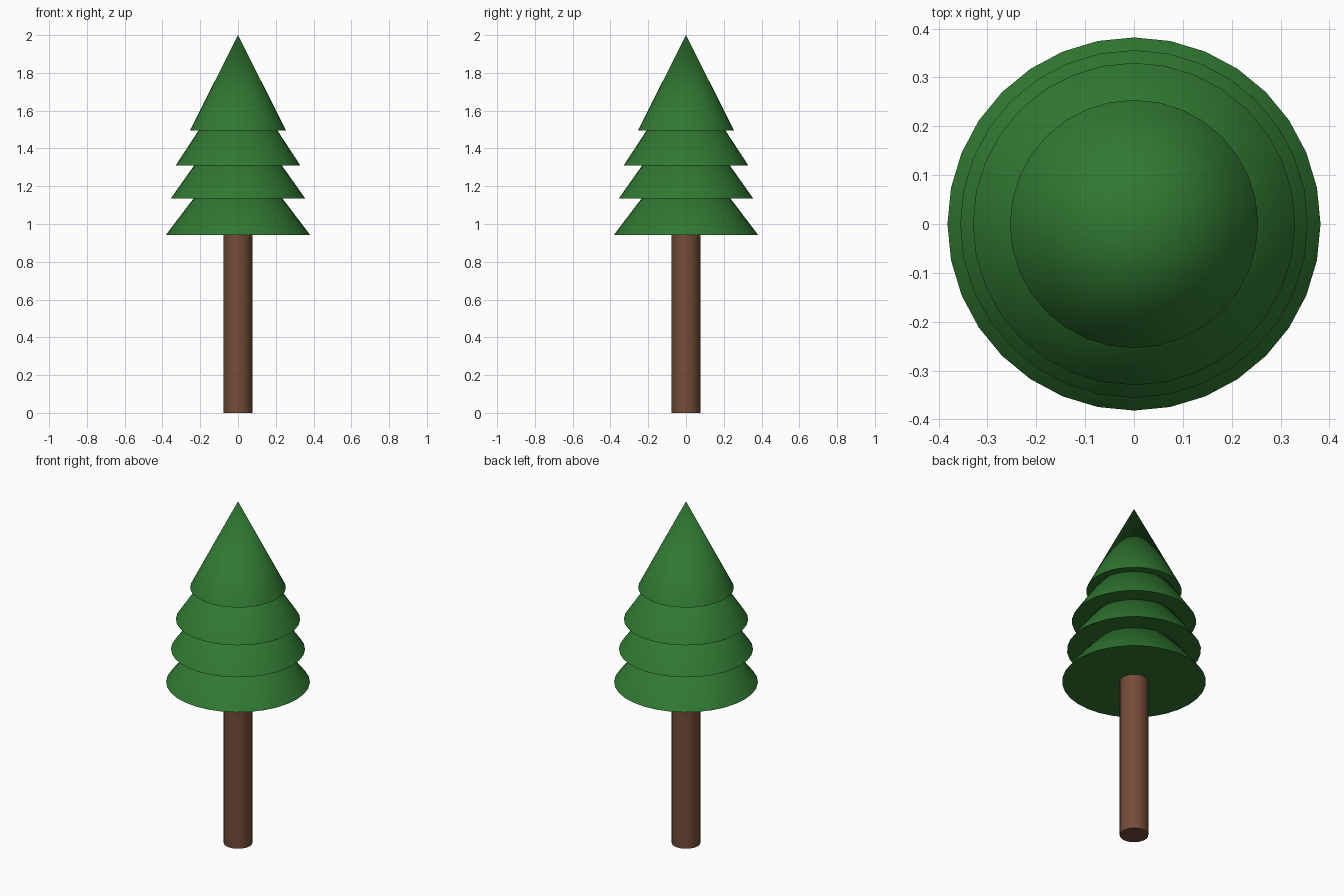
import bpy
import math

if "Cube" in bpy.data.objects:
    bpy.data.objects.remove(bpy.data.objects["Cube"])


def material(name, color):
    m = bpy.data.materials.new(name)
    m.diffuse_color = (*color, 1.0)
    m.use_nodes = True
    m.node_tree.nodes["Principled BSDF"].inputs["Base Color"].default_value = m.diffuse_color
    return m


def finish(name, mat):
    ob = bpy.context.object
    ob.name = name
    ob.data.materials.append(mat)
    bpy.ops.object.shade_smooth_by_angle(angle=math.radians(40))


green = material("pine green", (0.03, 0.19, 0.031))
brown = material("bark brown", (0.175, 0.072, 0.039))

# Trunk
TRUNK_HEIGHT = 0.944
bpy.ops.mesh.primitive_cylinder_add(vertices=32, radius=0.076, depth=TRUNK_HEIGHT,
                                    location=(0, 0, TRUNK_HEIGHT / 2))
finish("trunk", brown)

# Foliage: overlapping cones of equal height, widest at the bottom
TIER_HEIGHT = 0.504
tiers = [(0.942, 0.382), (1.135, 0.356), (1.310, 0.330), (1.496, 0.254)]
for i, (base, radius) in enumerate(tiers):
    bpy.ops.mesh.primitive_cone_add(vertices=32, radius1=radius, radius2=0,
                                    depth=TIER_HEIGHT,
                                    location=(0, 0, base + TIER_HEIGHT / 2))
    finish(f"foliage_tier_{i + 1}", green)
